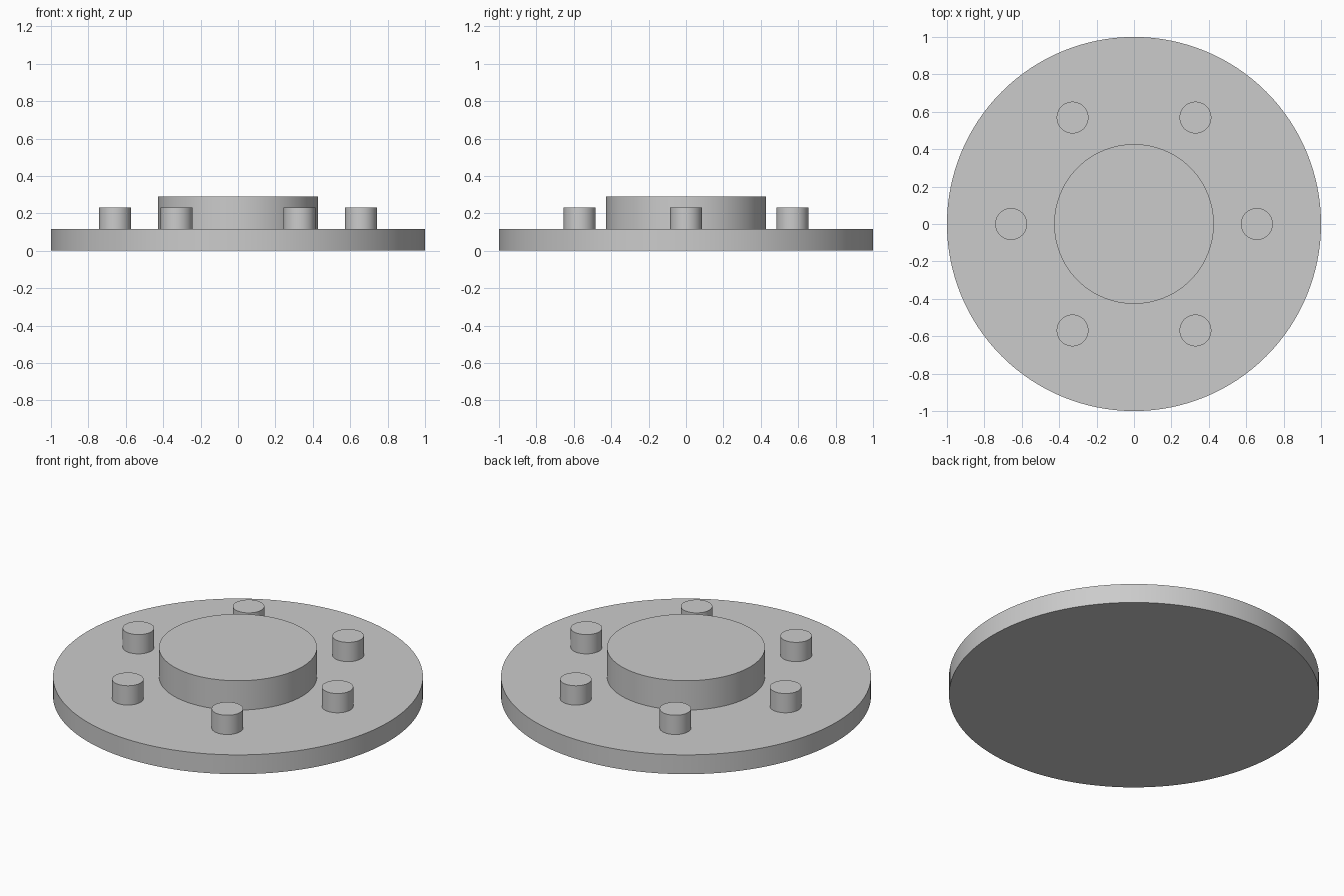
import bpy
import math

cube = bpy.data.objects.get("Cube")
if cube:
    bpy.data.objects.remove(cube, do_unlink=True)

# Single plain grey for every part
GREY = (0.6, 0.6, 0.6, 1.0)
grey = bpy.data.materials.new("plain grey")
grey.use_nodes = True
grey.diffuse_color = GREY
grey.node_tree.nodes["Principled BSDF"].inputs["Base Color"].default_value = GREY

PLATE_TOP = 0.115
BOSS_TOP = 0.29
PIN_TOP = 0.23
PIN_CIRCLE = 0.657
PIN_COUNT = 6


def disc(name, radius, bottom, top, x=0.0, y=0.0, sides=64):
    """Upright smooth-sided cylinder between two heights."""
    bpy.ops.mesh.primitive_cylinder_add(
        vertices=sides, radius=radius, depth=top - bottom,
        location=(x, y, (bottom + top) / 2))
    part = bpy.context.object
    part.name = name
    part.data.materials.append(grey)
    bpy.ops.object.shade_smooth_by_angle(angle=math.radians(30))
    return part


# Flange plate and raised centre boss
disc("flange_plate", 1.0, 0.0, PLATE_TOP, sides=128)
disc("centre_boss", 0.427, PLATE_TOP, BOSS_TOP, sides=96)

# Ring of pins standing on the plate
for i in range(PIN_COUNT):
    angle = math.tau * i / PIN_COUNT
    disc(f"pin_{i + 1}", 0.085, PLATE_TOP, PIN_TOP,
         PIN_CIRCLE * math.cos(angle), PIN_CIRCLE * math.sin(angle))
